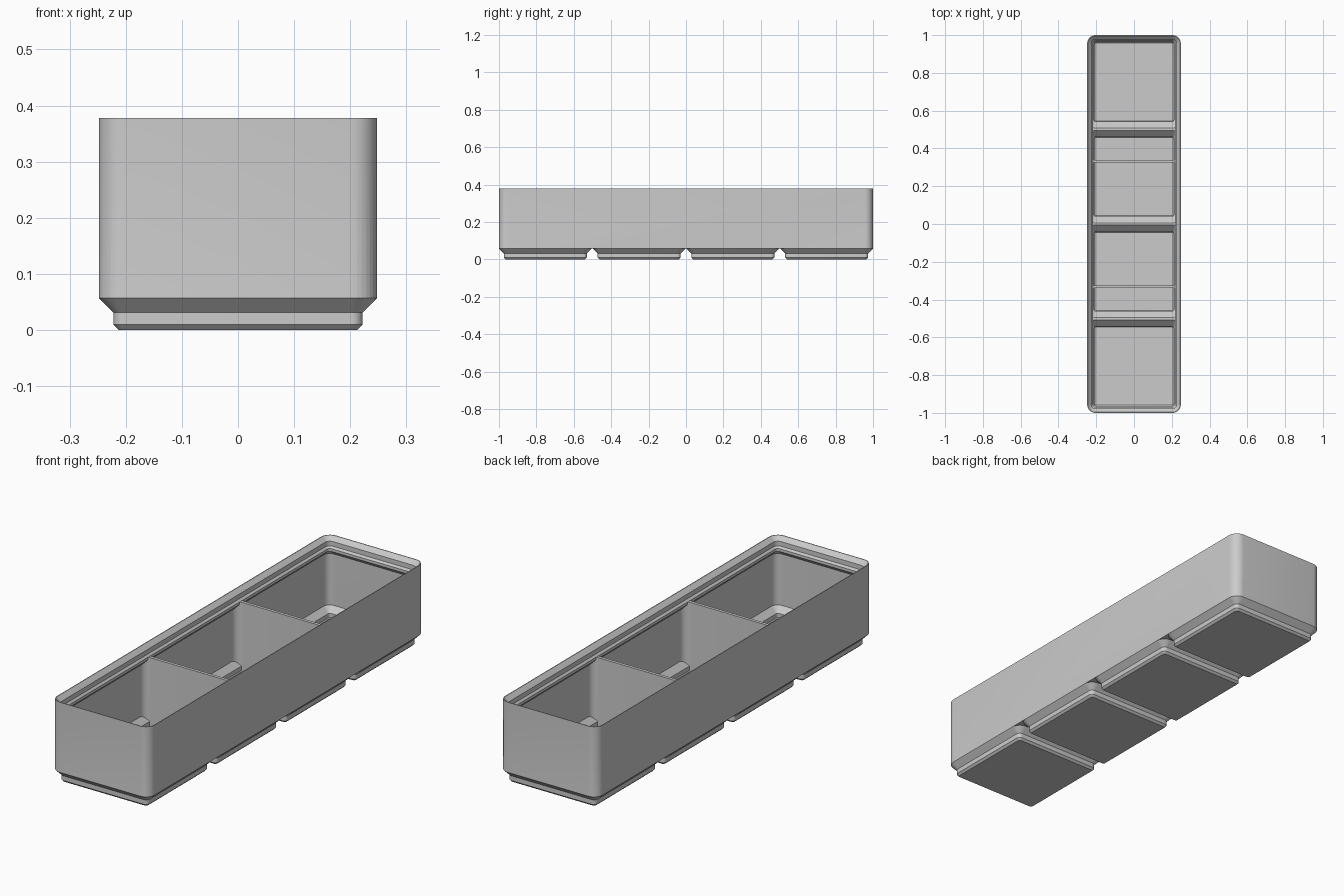
import bpy, bmesh, math

if "Cube" in bpy.data.objects:
    bpy.data.objects.remove(bpy.data.objects["Cube"], do_unlink=True)

PITCH = 0.5015            # spacing of the feet
HX, HY = 0.248, 1.0       # outer half width and half length
RADIUS = 0.045            # outer corner radius
TOP = 0.378
CENTRES = [PITCH * k for k in (-1.5, -0.5, 0.5, 1.5)]

grey = bpy.data.materials.new("plain grey")
grey.use_nodes = True
colour = (0.6, 0.6, 0.6, 1)
grey.diffuse_color = colour
grey.node_tree.nodes["Principled BSDF"].inputs["Base Color"].default_value = colour


def rounded(hx, hy, r, steps=8):
    """Outline of a rounded rectangle."""
    pts = []
    for q, (sx, sy) in enumerate(((1, 1), (-1, 1), (-1, -1), (1, -1))):
        for i in range(steps + 1):
            a = (q + i / steps) * math.pi / 2
            pts.append((sx * (hx - r) + r * math.cos(a), sy * (hy - r) + r * math.sin(a)))
    return pts


def loft(name, rings, y=0):
    """Closed solid through (outline, z) rings."""
    bm = bmesh.new()
    loops = [[bm.verts.new((px, py + y, z)) for px, py in pts] for pts, z in rings]
    n = len(loops[0])
    for a, b in zip(loops, loops[1:]):
        for i in range(n):
            j = (i + 1) % n
            bm.faces.new((a[i], a[j], b[j], b[i]))
    bm.faces.new(loops[0][::-1])
    bm.faces.new(loops[-1])
    bmesh.ops.recalc_face_normals(bm, faces=bm.faces)
    me = bpy.data.meshes.new(name)
    bm.to_mesh(me)
    bm.free()
    me.materials.append(grey)
    ob = bpy.data.objects.new(name, me)
    bpy.context.collection.objects.link(ob)
    return ob


def combine(target, tool, operation):
    """Apply a boolean and discard the tool."""
    mod = target.modifiers.new("cut", 'BOOLEAN')
    mod.operation, mod.solver, mod.object = operation, 'EXACT', tool
    bpy.context.view_layer.objects.active = target
    bpy.ops.object.modifier_apply(modifier=mod.name)
    bpy.data.objects.remove(tool, do_unlink=True)


def square_loft(name, profile, y):
    """Loft of rounded squares from (half size, radius, z)."""
    return loft(name, [(rounded(h, h, r), z) for h, r, z in profile], y)


# Outer block with stepped feet
bin_body = loft("storage_bin", [(rounded(HX, HY, RADIUS), z) for z in (0.057, TOP)])
FOOT = [(0.2125, 0.0095, 0), (0.222, 0.019, 0.0095), (0.222, 0.019, 0.031),
        (0.248, 0.045, 0.057), (0.2475, 0.0445, 0.061)]
for y in CENTRES:
    combine(bin_body, square_loft("foot", FOOT, y), 'UNION')

# Interior space: straight walls, overhang, then stacking lip
INSIDE = [(0.0115, -0.05), (0.0115, 0.297), (0.031, 0.3165), (0.031, 0.329),
          (0.0225, 0.3375), (0.0225, 0.359), (0.0025, 0.379), (0.0025, 0.42)]
interior = loft("interior", [(rounded(HX - d, HY - d, RADIUS - d), z) for d, z in INSIDE])

# Floor slab with a pocket above each foot
slab = loft("floor_slab", [(rounded(0.5, 1.5, 0.1), z) for z in (-0.1, 0.07)])
POCKET = [(0.207, 0.005, 0.0125), (0.2105, 0.0085, 0.016), (0.2105, 0.0085, 0.0355),
          (0.245, 0.043, 0.07), (0.249, 0.047, 0.074)]
for y in CENTRES:
    combine(slab, square_loft("pocket", POCKET, y), 'DIFFERENCE')
combine(interior, slab, 'DIFFERENCE')


def divider_outline(t=0.007, r=0.033, wall=HX - 0.0115, steps=8):
    """Thin wall that flares into the side walls."""
    arc = [(wall - r + r * math.sin(a), t + r - r * math.cos(a))
           for a in (math.pi / 2 * i / steps for i in range(steps + 1))]
    arc.append((wall + 0.1, t + r))
    right = [(x, -y) for x, y in arc] + arc[::-1]
    return right + [(-x, -y) for x, y in right]


# Two dividers make three compartments
for side in (-1, 1):
    divider = loft("divider", [(divider_outline(), z) for z in (-0.15, 0.3285)], side * 0.332)
    combine(interior, divider, 'DIFFERENCE')

# Hollow the block out
combine(bin_body, interior, 'DIFFERENCE')

bpy.ops.object.select_all(action='DESELECT')
bin_body.select_set(True)
bpy.context.view_layer.objects.active = bin_body
bpy.ops.object.shade_smooth_by_angle(angle=math.radians(30))
